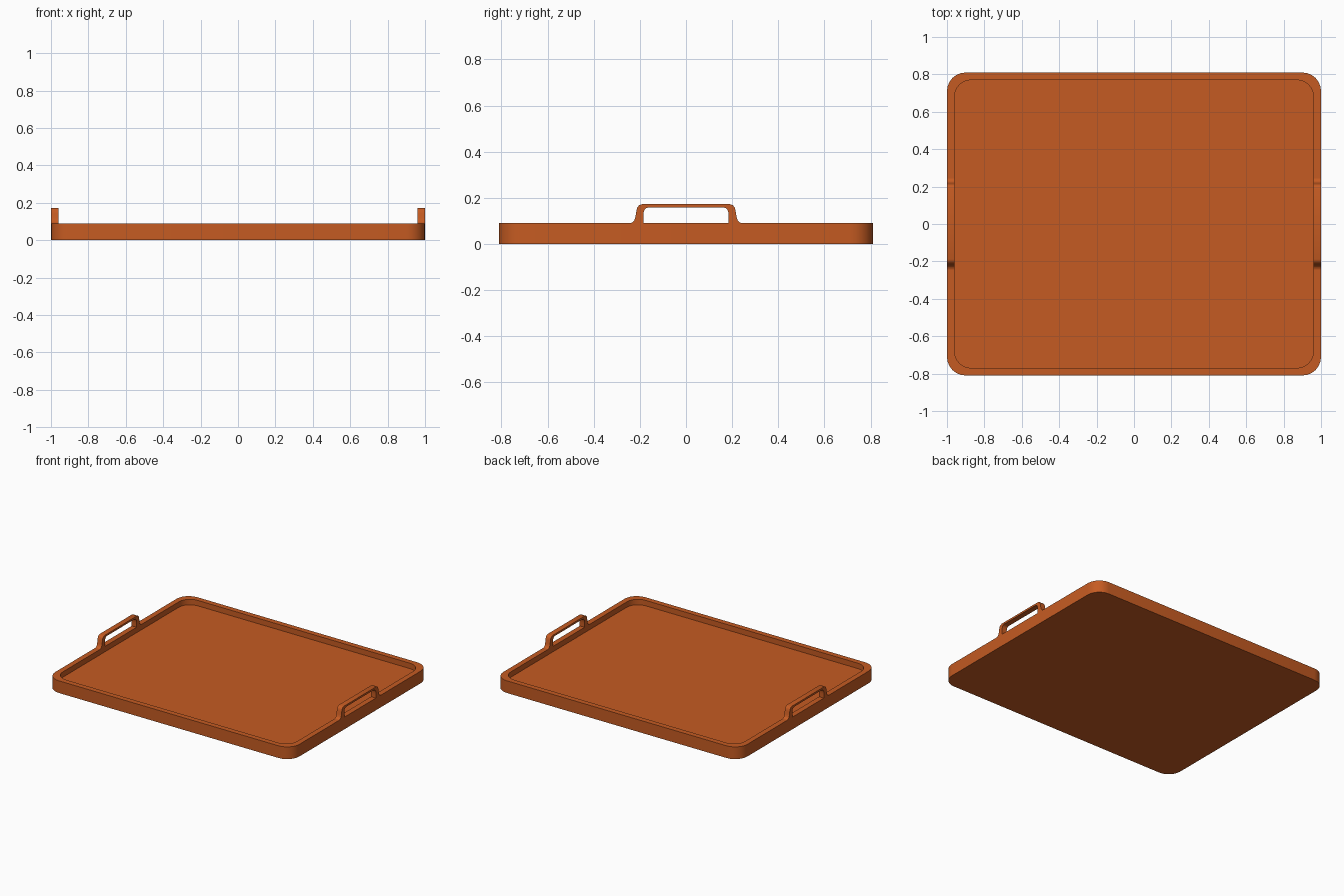
import bpy, bmesh, math

if "Cube" in bpy.data.objects:
    bpy.data.objects.remove(bpy.data.objects["Cube"])

terracotta = bpy.data.materials.new("burnt orange")
terracotta.diffuse_color = (0.56, 0.105, 0.016, 1)
terracotta.use_nodes = True
terracotta.node_tree.nodes["Principled BSDF"].inputs["Base Color"].default_value = terracotta.diffuse_color

HX, HY, RIM, WALL, FLOOR = 1.0, 0.81, 0.09, 0.04, 0.05


def finish(bm, name):
    bmesh.ops.recalc_face_normals(bm, faces=bm.faces)
    mesh = bpy.data.meshes.new(name)
    bm.to_mesh(mesh)
    bm.free()
    obj = bpy.data.objects.new(name, mesh)
    bpy.context.collection.objects.link(obj)
    mesh.materials.append(terracotta)
    bpy.ops.object.select_all(action='DESELECT')
    obj.select_set(True)
    bpy.context.view_layer.objects.active = obj
    bpy.ops.object.shade_smooth_by_angle(angle=math.radians(35))
    return obj


def rounded_ring(bm, hx, hy, r, z, seg=6):
    ring = []
    for k, (sx, sy) in enumerate([(1, 1), (-1, 1), (-1, -1), (1, -1)]):
        for i in range(seg + 1):
            a = math.pi / 2 * (k + i / seg)
            ring.append(bm.verts.new((sx * (hx - r) + r * math.cos(a),
                                      sy * (hy - r) + r * math.sin(a), z)))
    return ring


def bridge(bm, a, b):
    for i in range(len(a)):
        j = (i + 1) % len(a)
        bm.faces.new((a[i], a[j], b[j], b[i]))


# Tray: base, outer wall, flat rim, inner wall, recessed floor
bm = bmesh.new()
rings = [rounded_ring(bm, HX, HY, 0.1, 0),
         rounded_ring(bm, HX, HY, 0.1, RIM),
         rounded_ring(bm, HX - WALL, HY - WALL, 0.09, RIM),
         rounded_ring(bm, HX - WALL, HY - WALL, 0.09, FLOOR)]
for a, b in zip(rings, rings[1:]):
    bridge(bm, a, b)
bm.faces.new(rings[0])
bm.faces.new(rings[-1])
finish(bm, "tray")

# Handles: half profile (y, z) from foot to top, outer and inner edges paired
outer = [(0.243, 0.09), (0.232, 0.093), (0.224, 0.102), (0.219, 0.118), (0.215, 0.142),
         (0.211, 0.158), (0.203, 0.168), (0.188, 0.173)]
inner = [(0.185, 0.09), (0.185, 0.096), (0.185, 0.106), (0.185, 0.120), (0.184, 0.136),
         (0.180, 0.148), (0.172, 0.156), (0.158, 0.159)]


def mirrored(half):
    return half + [(-y, z) for y, z in reversed(half)]


bm = bmesh.new()
sections = []
for (yo, zo), (yi, zi) in zip(mirrored(outer), mirrored(inner)):
    sections.append([bm.verts.new(p) for p in
                     ((HX, yo, zo), (HX - WALL, yo, zo), (HX - WALL, yi, zi), (HX, yi, zi))])
for a, b in zip(sections, sections[1:]):
    bridge(bm, a, b)
handles = finish(bm, "handles")
mirror = handles.modifiers.new("other side", 'MIRROR')
mirror.use_axis = (True, False, False)
